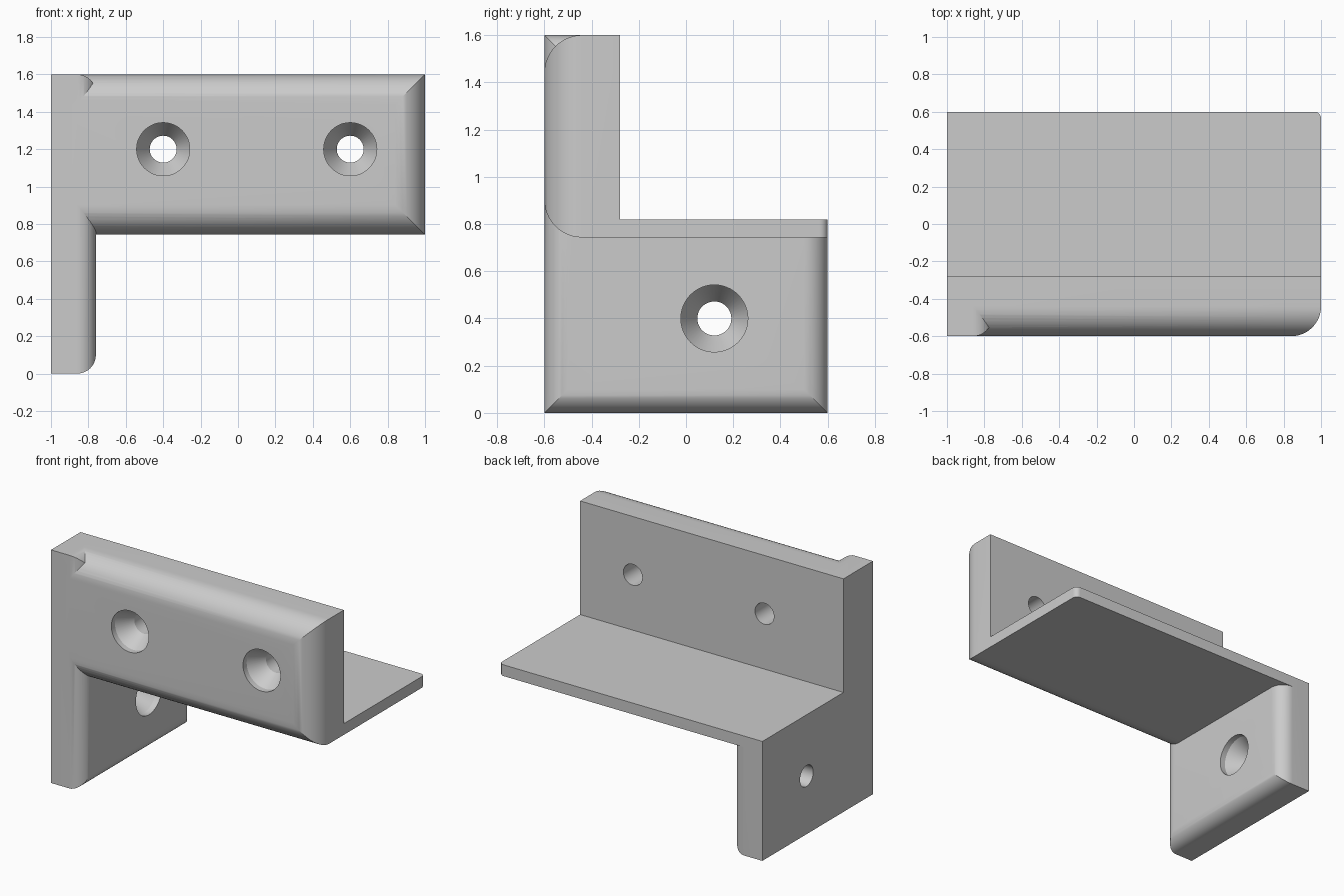
import bpy, bmesh, math
from mathutils import Vector, Matrix

old = bpy.data.objects.get("Cube")
if old:
    bpy.data.objects.remove(old, do_unlink=True)

grey = bpy.data.materials.new("plain grey")
grey.use_nodes = True
colour = (0.6, 0.6, 0.6, 1)
grey.diffuse_color = colour
grey.node_tree.nodes["Principled BSDF"].inputs["Base Color"].default_value = colour


def add_object(name, bm):
    bmesh.ops.recalc_face_normals(bm, faces=bm.faces[:])
    mesh = bpy.data.meshes.new(name)
    bm.to_mesh(mesh)
    bm.free()
    mesh.materials.append(grey)
    obj = bpy.data.objects.new(name, mesh)
    bpy.context.collection.objects.link(obj)
    return obj


def box(name, low, high, radius=0, rounded=None, segments=12):
    """Box from corner to corner; edges whose midpoint passes the rule are rounded."""
    low, high = Vector(low), Vector(high)
    bm = bmesh.new()
    bmesh.ops.create_cube(bm, size=1)
    for v in bm.verts:
        v.co = (low + high) / 2 + v.co * (high - low)
    if rounded:
        mid = (low + high) / 2
        edges = []
        for e in bm.edges:
            offset = (e.verts[0].co + e.verts[1].co) / 2 - mid
            side = [0 if abs(c) < 1e-4 else math.copysign(1, c) for c in offset]
            if rounded(*side):
                edges.append(e)
        bmesh.ops.bevel(bm, geom=edges, offset=radius, offset_type='OFFSET',
                        segments=segments, profile=0.5, affect='EDGES')
    return add_object(name, bm)


def screw_hole(name, location, direction, sides=48):
    """Countersunk hole cutter, turned from a profile of radius and depth."""
    profile = [(0.142, -0.05), (0.142, 0.04), (0.072, 0.15), (0.072, 0.5)]
    turn = Vector((0, 0, 1)).rotation_difference(Vector(direction)).to_matrix().to_4x4()
    place = Matrix.Translation(location) @ turn
    bm = bmesh.new()
    rings = []
    for r, depth in profile:
        angles = [math.tau * i / sides for i in range(sides)]
        rings.append([bm.verts.new(place @ Vector((r * math.cos(a), r * math.sin(a), depth)))
                      for a in angles])
    for a, b in zip(rings, rings[1:]):
        for i in range(sides):
            j = (i + 1) % sides
            bm.faces.new((a[i], a[j], b[j], b[i]))
    bm.faces.new(rings[0])
    bm.faces.new(rings[-1])
    return add_object(name, bm)


def combine(target, tool, operation):
    mod = target.modifiers.new("combine", 'BOOLEAN')
    mod.operation = operation
    mod.solver = 'EXACT'
    mod.object = tool
    bpy.context.view_layer.objects.active = target
    bpy.ops.object.modifier_apply(modifier=mod.name)
    bpy.data.objects.remove(tool, do_unlink=True)


# Side plate, rounded all round its inner face
bracket = box("corner_bracket", (-1, -0.6, 0), (-0.76, 0.6, 1.6), 0.1,
              lambda x, y, z: x > 0 and (y == 0 or z == 0))

# Front plate, rounded along the top, bottom and right of its front face
front = box("front_plate", (-0.9, -0.6, 0.743), (1, -0.2, 1.6), 0.16,
            lambda x, y, z: y < 0 and x >= 0)
combine(bracket, front, 'UNION')

# Shelf with one rounded back corner
shelf = box("shelf", (-0.9, -0.4, 0.743), (1, 0.6, 0.9), 0.035,
            lambda x, y, z: x > 0 and y > 0, 6)
combine(bracket, shelf, 'UNION')

# Clear the space above the shelf and behind the front plate
combine(bracket, box("clearance", (-2, -0.28, 0.82), (2, 2, 3)), 'DIFFERENCE')

# Countersunk screw holes
for x in (-0.4, 0.6):
    combine(bracket, screw_hole("front_hole", (x, -0.6, 1.2), (0, 1, 0)), 'DIFFERENCE')
combine(bracket, screw_hole("side_hole", (-0.76, 0.12, 0.4), (-1, 0, 0)), 'DIFFERENCE')

# Smooth the rounds, keep the corners crisp
bpy.ops.object.select_all(action='DESELECT')
bracket.select_set(True)
bpy.context.view_layer.objects.active = bracket
bpy.ops.object.shade_smooth_by_angle(angle=math.radians(25))
